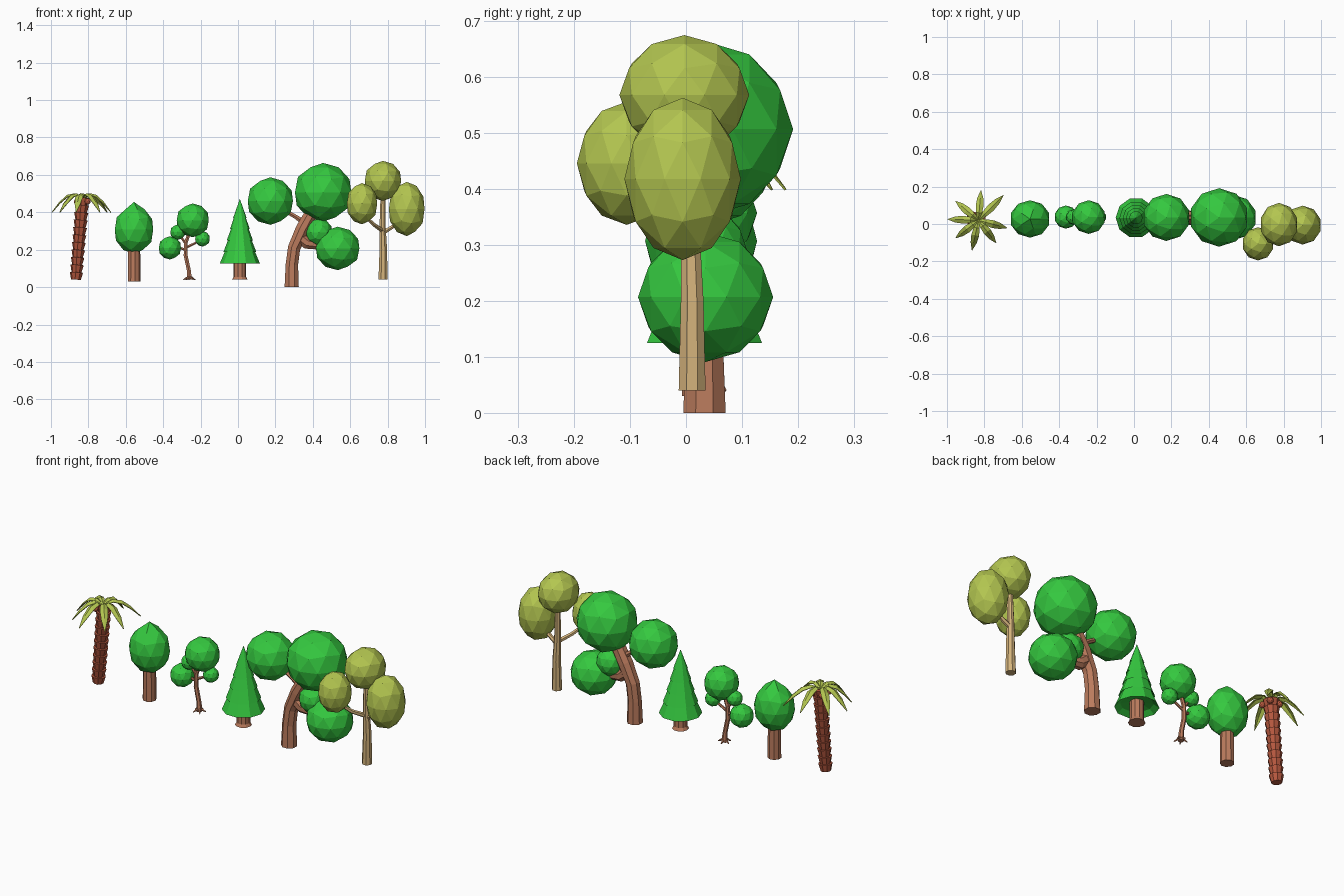
import bpy, bmesh, math
from mathutils import Vector

if "Cube" in bpy.data.objects:
    bpy.data.objects.remove(bpy.data.objects["Cube"])


def mat(name, r, g, b):
    m = bpy.data.materials.new(name)
    m.diffuse_color = (r, g, b, 1)
    m.use_nodes = True
    m.node_tree.nodes["Principled BSDF"].inputs["Base Color"].default_value = m.diffuse_color
    return m


GREEN = mat("leaf_green", 0.035, 0.58, 0.05)
LIME = mat("leaf_lime", 0.45, 0.56, 0.08)
BROWN = mat("bark_brown", 0.50, 0.20, 0.11)
RED = mat("bark_red", 0.48, 0.10, 0.05)
TAN = mat("bark_tan", 0.66, 0.45, 0.20)


def finish(bm, name, material):
    bmesh.ops.recalc_face_normals(bm, faces=bm.faces)
    me = bpy.data.meshes.new(name)
    bm.to_mesh(me)
    bm.free()
    me.materials.append(material)
    ob = bpy.data.objects.new(name, me)
    bpy.context.collection.objects.link(ob)
    return ob


def ball(name, c, r, material, tip=0.0):
    """Low-poly foliage ball; tip pulls the top vertex up."""
    bm = bmesh.new()
    bmesh.ops.create_icosphere(bm, subdivisions=2, radius=1)
    for v in bm.verts:
        extra = tip if v.co.z > 0.99 else 0
        v.co = Vector((c[0] + v.co.x * r[0], c[1] + v.co.y * r[1], c[2] + v.co.z * r[2] + extra))
    return finish(bm, name, material)


def tube(name, pts, radii, material, n=8):
    """Tapered n-sided tube through pts with closed ends."""
    bm = bmesh.new()
    pts = [Vector(p) for p in pts]
    rings = []
    for i, p in enumerate(pts):
        t = (pts[min(i + 1, len(pts) - 1)] - pts[max(i - 1, 0)]).normalized()
        u = Vector((0, 1, 0)).cross(t)
        if u.length < 0.1:
            u = Vector((1, 0, 0)).cross(t)
        u.normalize()
        w = t.cross(u)
        rings.append([bm.verts.new(p + radii[i] * (
            u * math.cos(2 * math.pi * (k + 0.5) / n) + w * math.sin(2 * math.pi * (k + 0.5) / n)))
            for k in range(n)])
    for a, b in zip(rings, rings[1:]):
        for k in range(n):
            bm.faces.new((a[k], a[(k + 1) % n], b[(k + 1) % n], b[k]))
    bm.faces.new(rings[0][::-1])
    bm.faces.new(rings[-1])
    return finish(bm, name, material)


def lathe(name, x, y, prof, material, n):
    """Upright turned shape from (radius, z) pairs."""
    bm = bmesh.new()
    rings = [[bm.verts.new((x + r * math.cos(2 * math.pi * k / n), y + r * math.sin(2 * math.pi * k / n), z))
              for k in range(n)] for r, z in prof]
    for a, b in zip(rings, rings[1:]):
        for k in range(n):
            bm.faces.new((a[k], a[(k + 1) % n], b[(k + 1) % n], b[k]))
    bmesh.ops.remove_doubles(bm, verts=bm.verts, dist=0.0005)
    return finish(bm, name, material)


# Palm: leaning trunk of flared segments
Y = 0.025
pts, rad = [], []
SEG = 11
for i in range(SEG):
    for f, r in ((0.0, 0.027), (0.97, 0.036)):
        t = (i + f) / SEG
        pts.append((-0.866 + 0.036 * t, Y, 0.04 + 0.44 * t))
        rad.append(r + 0.004 * t)
tube("palm_trunk", pts, rad, RED, 9)

# Palm: drooping folded fronds, (angle, reach)
PROFILE = [(0.0, 0.48, 0.008), (0.25, 0.502, 0.016), (0.5, 0.493, 0.021),
           (0.75, 0.455, 0.016), (1.0, 0.40, 0.001)]
FRONDS = [(85, 0.16), (45, 0.19), (-15, 0.16), (-52, 0.155), (-102, 0.165),
          (-142, 0.155), (178, 0.165), (140, 0.16)]
bm = bmesh.new()
for deg, reach in FRONDS:
    a = math.radians(deg)
    d, s = Vector((math.cos(a), math.sin(a), 0)), Vector((-math.sin(a), math.cos(a), 0))
    rows = []
    for f, z, w in PROFILE:
        c = Vector((-0.832, 0.02, z)) + d * reach * f
        rows.append([bm.verts.new(c + s * w * k - Vector((0, 0, 0.5 * w * abs(k)))) for k in (-1, 0, 1)])
    for p, q in zip(rows, rows[1:]):
        for k in (0, 1):
            bm.faces.new((p[k], p[k + 1], q[k + 1], q[k]))
fronds = finish(bm, "palm_fronds", LIME)
sol = fronds.modifiers.new("thickness", 'SOLIDIFY')
sol.thickness = 0.004
for i in range(4):
    a = math.radians(45 + 90 * i)
    ball("coconut", (-0.832 + 0.04 * math.cos(a), 0.022 + 0.04 * math.sin(a), 0.458), (0.017,) * 3, RED)

# Egg-shaped tree
lathe("egg_tree_trunk", -0.556, 0.027, [(0, 0.03), (0.035, 0.03), (0.033, 0.21), (0, 0.21)], BROWN, 9)
ball("egg_tree_crown", (-0.556, 0.027, 0.307), (0.108, 0.10, 0.128), GREEN, 0.02)

# Small branching tree with pompom foliage
Y = 0.037
tube("pompom_trunk", [(-0.26, Y, 0.04), (-0.263, Y, 0.09), (-0.28, Y, 0.17), (-0.278, Y, 0.24), (-0.25, Y, 0.32)],
     [0.016, 0.012, 0.012, 0.011, 0.009], BROWN, 6)
for a, b in (((-0.28, Y, 0.20), (-0.35, Y, 0.22)), ((-0.278, Y, 0.23), (-0.32, Y, 0.29)),
             ((-0.28, Y, 0.21), (-0.20, Y, 0.25))):
    tube("pompom_branch", [a, b], [0.008, 0.006], BROWN, 6)
for i in range(5):
    a = math.radians(20 + 72 * i)
    d = Vector((math.cos(a), math.sin(a), 0))
    o = Vector((-0.26, Y, 0))
    tube("pompom_root", [o + Vector((0, 0, 0.055)), o + d * 0.018 + Vector((0, 0, 0.048)),
                         o + d * 0.034 + Vector((0, 0, 0.039))], [0.008, 0.006, 0.002], BROWN, 5)
for x, z, r in ((-0.242, 0.357, 0.09), (-0.364, 0.21, 0.062), (-0.322, 0.294, 0.041), (-0.19, 0.258, 0.041)):
    ball("pompom_leaves", (x, Y, z), (r, r, r), GREEN)

# Conifer: flared trunk and stepped skirt
lathe("conifer_trunk", 0.01, 0.033, [(0, 0.04), (0.042, 0.04), (0.034, 0.055), (0.034, 0.16), (0, 0.16)], BROWN, 10)
prof = [(0, 0.16), (0.08, 0.145), (0.108, 0.125), (0.077, 0.198), (0.088, 0.188), (0.06, 0.26), (0.07, 0.25),
        (0.044, 0.32), (0.053, 0.31), (0.029, 0.38), (0.036, 0.37), (0, 0.472)]
lathe("conifer_needles", 0.01, 0.033, prof, GREEN, 10)

# Large bent tree
Y = 0.033
tube("bent_trunk", [(0.287, Y, 0), (0.288, Y, 0.12), (0.30, Y, 0.21), (0.345, Y, 0.31), (0.40, Y, 0.41)],
     [0.041, 0.036, 0.036, 0.040, 0.036], BROWN, 8)
tube("bent_low_branch", [(0.325, Y, 0.27), (0.37, Y, 0.235), (0.43, Y, 0.225), (0.50, Y, 0.21)],
     [0.036, 0.034, 0.026, 0.02], BROWN, 8)
tube("bent_left_branch", [(0.36, Y, 0.34), (0.31, Y, 0.375), (0.23, Y, 0.42)], [0.018, 0.013, 0.01], BROWN, 6)
tube("bent_right_branch", [(0.36, Y, 0.25), (0.43, Y, 0.29)], [0.018, 0.012], BROWN, 6)
for x, z, r, rz in ((0.173, 0.46, 0.127, 0.127), (0.455, 0.507, 0.158, 0.157),
                    (0.533, 0.207, 0.122, 0.116), (0.433, 0.293, 0.074, 0.074)):
    ball("bent_tree_leaves", (x, 0.035, z), (r, r * 0.99, rz), GREEN)

# Lime tree with three oval crowns
tube("oval_tree_trunk", [(0.775, 0.011, 0.04), (0.777, 0.011, 0.20), (0.773, 0.008, 0.32), (0.775, 0.005, 0.52)],
     [0.026, 0.022, 0.018, 0.013], TAN, 8)
tube("oval_left_branch", [(0.775, 0.01, 0.30), (0.725, -0.05, 0.335), (0.67, -0.10, 0.39)],
     [0.013, 0.011, 0.008], TAN, 6)
tube("oval_right_branch", [(0.775, 0.01, 0.29), (0.83, 0.005, 0.325), (0.89, -0.004, 0.38)],
     [0.013, 0.011, 0.008], TAN, 6)
ball("oval_top_crown", (0.775, -0.003, 0.568), (0.102, 0.116, 0.107), LIME)
ball("oval_right_crown", (0.902, -0.006, 0.418), (0.1, 0.104, 0.145), LIME)
ball("oval_left_crown", (0.663, -0.106, 0.446), (0.085, 0.089, 0.11), LIME)
